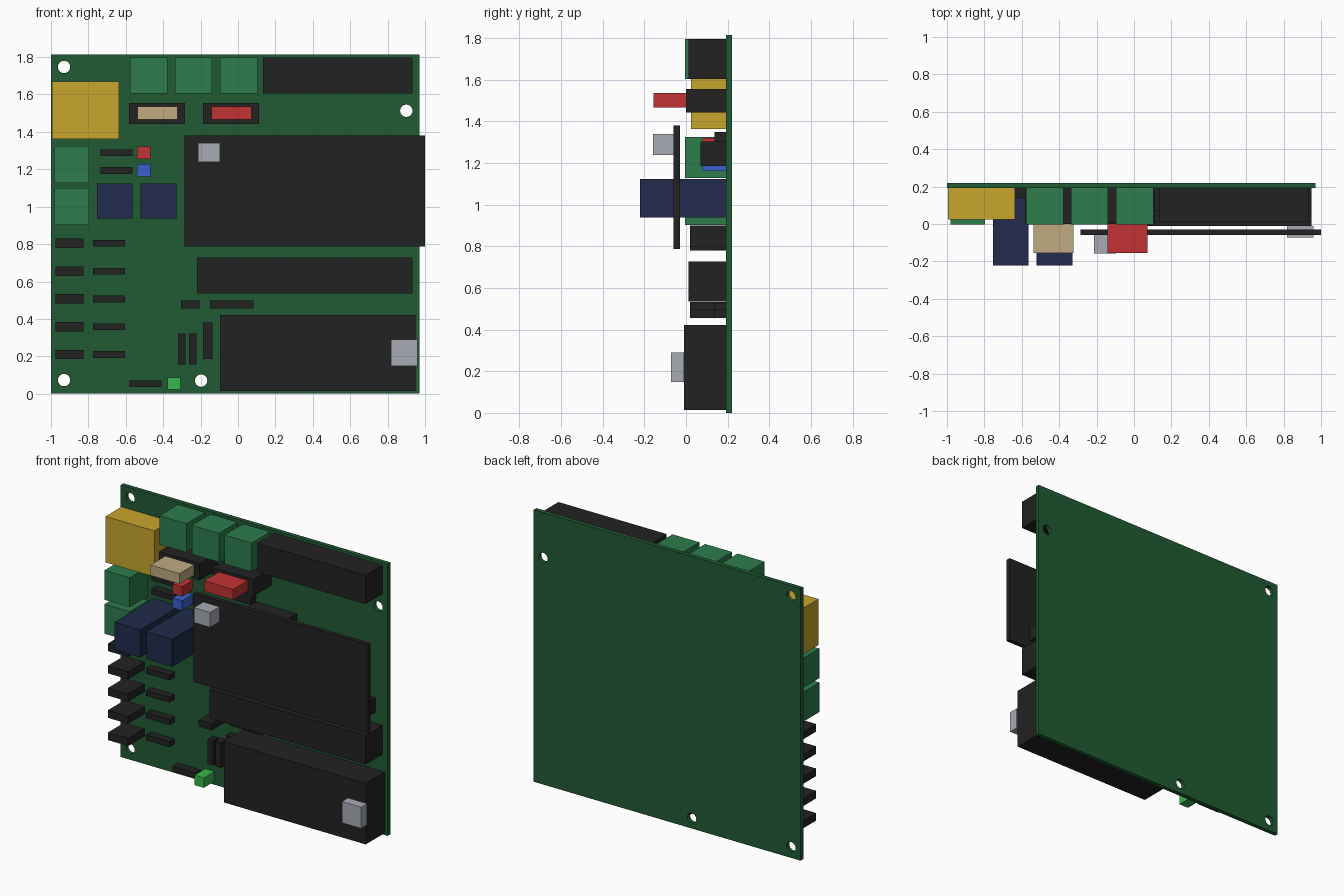
import bpy, bmesh, math
from mathutils import Matrix

if "Cube" in bpy.data.objects:
    bpy.data.objects.remove(bpy.data.objects["Cube"])


def mat(name, r, g, b):
    m = bpy.data.materials.new(name)
    m.diffuse_color = (r, g, b, 1)
    m.use_nodes = True
    m.node_tree.nodes["Principled BSDF"].inputs["Base Color"].default_value = m.diffuse_color
    return m


BOARD = mat("board green", .015, .105, .034)
TERM = mat("terminal green", .026, .205, .076)
BLACK = mat("black plastic", .016, .016, .016)
YELLOW = mat("yellow", .58, .38, .027)
TAN = mat("tan", .52, .41, .22)
RED = mat("red", .54, .032, .034)
BLUE = mat("blue", .04, .115, .61)
NAVY = mat("navy", .015, .024, .072)
GREY = mat("light grey", .39, .41, .455)
LED = mat("bright green", .04, .46, .07)

BACK = 0.195  # components sit slightly into the board face


def finish(name, bm, m):
    me = bpy.data.meshes.new(name)
    bm.to_mesh(me)
    bm.free()
    me.materials.append(m)
    ob = bpy.data.objects.new(name, me)
    bpy.context.collection.objects.link(ob)
    return ob


def box(name, m, x0, x1, z0, z1, y0, y1=BACK):
    bm = bmesh.new()
    bmesh.ops.create_cube(bm, size=1)
    for v in bm.verts:
        v.co = (x1 if v.co.x > 0 else x0, y1 if v.co.y > 0 else y0,
                z1 if v.co.z > 0 else z0)
    return finish(name, bm, m)


# circuit board with four mounting holes
board = box("circuit_board", BOARD, -1.0, .97, 0, 1.815, .192, .22)
bm = bmesh.new()
for x, z in [(-.93, 1.747), (.90, 1.513), (-.93, .073), (-.197, .07)]:
    bmesh.ops.create_cone(bm, cap_ends=True, segments=24, radius1=.033, radius2=.033, depth=.2,
                          matrix=Matrix.Translation((x, .206, z)) @ Matrix.Rotation(math.pi / 2, 4, 'X'))
cutter = finish("hole_cutter", bm, BOARD)
cutter.hide_render = True
mod = board.modifiers.new("holes", 'BOOLEAN')
mod.operation = 'DIFFERENCE'
mod.object = cutter
bpy.context.view_layer.objects.active = board
bpy.ops.object.modifier_apply(modifier="holes")
bpy.data.objects.remove(cutter)

# power inlet and screw terminals
box("power_block", YELLOW, -.995, -.635, 1.363, 1.67, .025)
for i, x in enumerate((-.578, -.338, -.097)):
    box(f"top_terminal_{i}", TERM, x, x + .2, 1.605, 1.797, -.004)
for i, z in enumerate((.902, 1.128)):
    box(f"side_terminal_{i}", TERM, -.982, -.797, z, z + .197, -.004)

# long connectors
box("top_connector", BLACK, .133, .933, 1.605, 1.797, .013)
box("middle_connector", BLACK, -.22, .933, .535, .728, .013)

# fuses in holders
for n, m, x in (("tan", TAN, -.583), ("red", RED, -.187)):
    box(n + "_fuse_holder", BLACK, x, x + .3, 1.443, 1.555, 0)
    box(n + "_fuse", m, x + .045, x + .26, 1.467, 1.537, -.155, 0)

# jumpers and their headers
for n, m, z in (("red", RED, 1.288), ("blue", BLUE, 1.194)):
    box(n + "_header", BLACK, -.735, -.565, z - .018, z + .018, .138)
    box(n + "_jumper", m, -.54, -.468, z - .033, z + .033, .08)

# relays
for i, x in enumerate((-.755, -.52)):
    box(f"relay_{i}", NAVY, x, x + .19, .938, 1.123, -.222)

# two columns of connectors at the left
for i in range(5):
    z = .21 + i * .1485
    box(f"edge_connector_{i}", BLACK, -.975, -.825, z - .025, z + .025, .02)
    box(f"pin_header_{i}", BLACK, -.775, -.603, z - .018, z + .018, .138)

# raised daughter board, its button and the parts beneath it
box("daughter_board", BLACK, -.285, 1.0, .788, 1.38, -.06, -.03)
box("daughter_button", GREY, -.215, -.095, 1.24, 1.34, -.158, -.06)
box("daughter_socket", BLACK, .3, .88, .80, .90, .02)
box("hidden_chip", BLACK, -.2, 0, 1.30, 1.35, .138)
box("hidden_header", BLACK, 0, .3, 1.187, 1.303, .07)

# lower module with grey plug
box("lower_module", BLACK, -.097, .95, .015, .422, -.01)
box("module_plug", GREY, .818, .96, .148, .29, -.073, -.01)

# small headers near the lower module
box("small_connector", BLACK, -.305, -.207, .455, .498, .02)
box("wide_header", BLACK, -.15, .082, .455, .498, .138)
box("upright_header_0", BLACK, -.32, -.28, .155, .323, .138)
box("upright_header_1", BLACK, -.262, -.222, .155, .323, .138)
box("upright_header_2", BLACK, -.187, -.137, .187, .382, .138)
box("bottom_header", BLACK, -.58, -.41, .036, .072, .138)
box("indicator_light", LED, -.378, -.308, .022, .088, .08)
